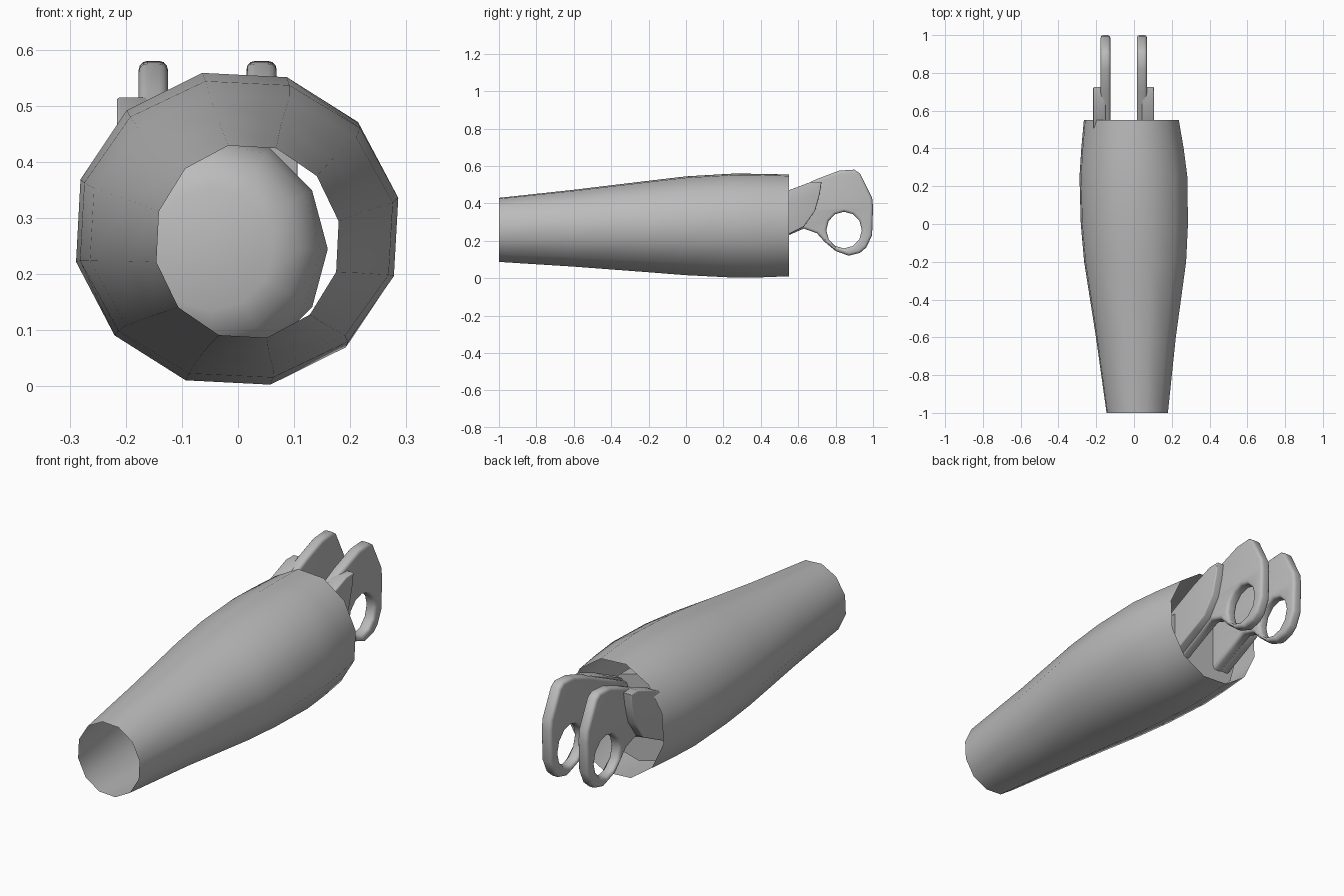
import bpy, bmesh, math
from mathutils import Matrix

cube = bpy.data.objects.get("Cube")
if cube:
    bpy.data.objects.remove(cube, do_unlink=True)

grey = bpy.data.materials.new("plain_grey")
grey.use_nodes = True
grey.diffuse_color = (0.5, 0.5, 0.5, 1)
grey.node_tree.nodes["Principled BSDF"].inputs["Base Color"].default_value = (0.5, 0.5, 0.5, 1)


def finish(obj, angle):
    """Give an object the material and smooth shading."""
    if not obj.data.materials:
        obj.data.materials.append(grey)
    bpy.ops.object.select_all(action="DESELECT")
    obj.select_set(True)
    bpy.context.view_layer.objects.active = obj
    bpy.ops.object.shade_smooth_by_angle(angle=math.radians(angle))


def loft(name, stations, phase, capped, angle, sides=12):
    """Skin rings along y; each station is (y, x_centre, z_centre, x_radius, z_radius)."""
    bm = bmesh.new()
    rings = []
    for y, cx, cz, rx, rz in stations:
        turns = [math.radians(phase) + math.tau * k / sides for k in range(sides)]
        rings.append([bm.verts.new((cx + rx * math.cos(a), y, cz + rz * math.sin(a))) for a in turns])
    for a, b in zip(rings, rings[1:]):
        for k in range(sides):
            n = (k + 1) % sides
            bm.faces.new((a[k], b[k], b[n], a[n]))
    if capped:
        bm.faces.new(rings[0])
        bm.faces.new(rings[-1][::-1])
    bmesh.ops.recalc_face_normals(bm, faces=bm.faces)
    mesh = bpy.data.meshes.new(name)
    bm.to_mesh(mesh)
    bm.free()
    obj = bpy.data.objects.new(name, mesh)
    bpy.context.collection.objects.link(obj)
    finish(obj, angle)


def plate(name, loops, x_min, x_max, bevel):
    """Rounded plate from (y, z) outlines, thick along x."""
    curve = bpy.data.curves.new(name, "CURVE")
    curve.dimensions = "2D"
    curve.fill_mode = "BOTH"
    curve.extrude = (x_max - x_min) / 2 - bevel
    curve.bevel_depth = bevel
    curve.bevel_resolution = 2
    curve.offset = -bevel
    for loop in loops:
        spline = curve.splines.new("POLY")
        spline.points.add(len(loop) - 1)
        for point, (y, z) in zip(spline.points, loop):
            point.co = (y, z, 0, 1)
        spline.use_cyclic_u = True
    temp = bpy.data.objects.new(name + "_outline", curve)
    bpy.context.collection.objects.link(temp)
    depsgraph = bpy.context.evaluated_depsgraph_get()
    mesh = bpy.data.meshes.new_from_object(temp.evaluated_get(depsgraph))
    bpy.data.objects.remove(temp, do_unlink=True)
    # Stand the flat outline up in the side plane
    mesh.transform(Matrix(((0, 0, 1, (x_min + x_max) / 2), (1, 0, 0, 0), (0, 1, 0, 0), (0, 0, 0, 1))))
    bm = bmesh.new()
    bm.from_mesh(mesh)
    bmesh.ops.remove_doubles(bm, verts=bm.verts, dist=0.0005)
    bmesh.ops.recalc_face_normals(bm, faces=bm.faces)
    bm.to_mesh(mesh)
    bm.free()
    obj = bpy.data.objects.new(name, mesh)
    bpy.context.collection.objects.link(obj)
    finish(obj, 45)


# Open tapering sleeve
loft("sleeve", [
    (-1.0, 0.017, 0.258, 0.166, 0.175),
    (-0.6, 0.01, 0.267, 0.216, 0.21),
    (-0.2, 0.006, 0.276, 0.276, 0.25),
    (0.0, 0.002, 0.28, 0.29, 0.27),
    (0.25, -0.003, 0.281, 0.292, 0.284),
    (0.4, -0.008, 0.281, 0.277, 0.283),
    (0.55, -0.014, 0.282, 0.257, 0.278),
], 12, False, 80)

# Round core held inside the sleeve
loft("inner_core", [(y, -0.048, 0.245, r, r) for y, r in (
    (0.1, 0.11), (0.12, 0.16), (0.17, 0.195), (0.23, 0.208), (0.42, 0.208))], 0, True, 50)

# Two hinge arms with pin holes, each backed by an outer flank
arm = [(0.34, 0.36), (0.55, 0.46), (0.7, 0.53), (0.82, 0.575), (0.9, 0.58), (0.93, 0.56),
       (0.995, 0.43), (1.0, 0.38), (0.995, 0.23), (0.965, 0.165), (0.93, 0.135), (0.87, 0.12),
       (0.8, 0.145), (0.74, 0.195), (0.7, 0.24), (0.63, 0.265), (0.55, 0.23), (0.34, 0.13)]
hole = [(0.845 + 0.095 * math.cos(math.tau * k / 12), 0.257 + 0.098 * math.sin(math.tau * k / 12))
        for k in range(12)]
flank = [(0.34, 0.37), (0.55, 0.47), (0.67, 0.515), (0.725, 0.515), (0.715, 0.45), (0.69, 0.36),
         (0.63, 0.275), (0.55, 0.235), (0.34, 0.135)]
for side, inner, middle, outer in (("right", -0.125, -0.177, -0.216), ("left", 0.015, 0.069, 0.106)):
    plate(side + "_hinge_arm", [arm, hole[::-1]], min(inner, middle), max(inner, middle), 0.015)
    root = (inner + middle) / 2
    plate(side + "_arm_flank", [flank], min(root, outer), max(root, outer), 0.006)
